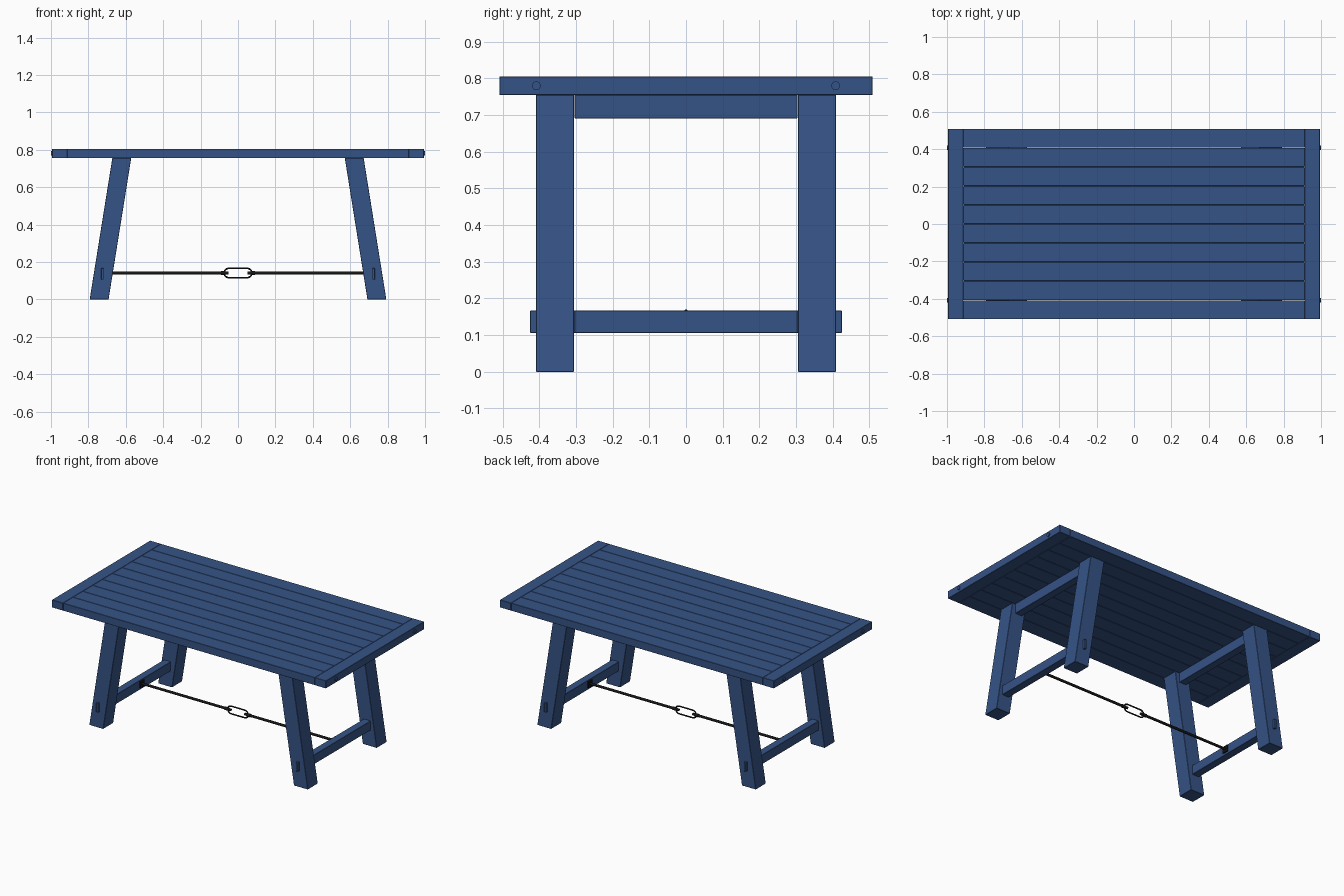
import bpy, bmesh
from math import pi, cos, sin

if "Cube" in bpy.data.objects:
    bpy.data.objects.remove(bpy.data.objects["Cube"])


def material(name, color):
    m = bpy.data.materials.new(name)
    m.diffuse_color = color
    m.use_nodes = True
    m.node_tree.nodes["Principled BSDF"].inputs["Base Color"].default_value = m.diffuse_color
    return m


blue = material("blue_paint", (0.036, 0.087, 0.24, 1))
black = material("black_iron", (0.008, 0.008, 0.008, 1))


def finish(name, bm, mat, bevel=0.0):
    if bevel:
        bmesh.ops.bevel(bm, geom=bm.edges[:], offset=bevel, segments=1, affect='EDGES')
    bmesh.ops.recalc_face_normals(bm, faces=bm.faces[:])
    me = bpy.data.meshes.new(name)
    bm.to_mesh(me)
    bm.free()
    ob = bpy.data.objects.new(name, me)
    bpy.context.collection.objects.link(ob)
    me.materials.append(mat)
    return ob


def box(name, x, y, z, mat=blue, bevel=0.0015, shear=0.0):
    # x, y, z are (low, high); shear moves the top sideways in x
    bm = bmesh.new()
    bmesh.ops.create_cube(bm, size=1)
    for v in bm.verts:
        top = v.co.z > 0
        v.co = (x[v.co.x > 0] + (shear if top else 0), y[v.co.y > 0], z[top])
    return finish(name, bm, mat, bevel)


def rod(name, x0, x1, y, z, r, mat, sides=20):
    # cylinder lying along x
    bpy.ops.mesh.primitive_cylinder_add(vertices=sides, radius=r, depth=abs(x1 - x0),
                                        location=((x0 + x1) / 2, y, z), rotation=(0, pi / 2, 0))
    ob = bpy.context.object
    ob.name = name
    ob.data.materials.append(mat)
    bpy.ops.object.shade_smooth_by_angle()
    return ob


def span(a, b, s):
    return tuple(sorted((a * s, b * s)))


# table top planks
pitch = 0.1018
for i in range(10):
    y = (i - 4.5) * pitch
    box(f"top_plank_{i + 1}", (-0.913, 0.913), (y - 0.0503, y + 0.0503), (0.755, 0.805))

for s, side in ((-1, "left"), (1, "right")):
    # breadboard end and its pegs
    box(f"{side}_end_board", span(0.914, 0.994, s), (-0.509, 0.509), (0.755, 0.805))
    for t, end in ((-1, "front"), (1, "back")):
        rod(f"{side}_{end}_peg", s * 0.95, s * 1.0, t * 0.408, 0.78, 0.012, blue)
        # splayed leg
        box(f"{side}_{end}_leg", span(0.692, 0.793, s), span(0.305, 0.409, t),
            (0, 0.755), shear=-0.121 * s)
        # through tenon
        box(f"{side}_{end}_tenon", span(0.718, 0.732, s), span(0.29, 0.425, t),
            (0.106, 0.167))
    # rails between the legs
    box(f"{side}_top_rail", span(0.602, 0.652, s), (-0.304, 0.304), (0.691, 0.755))
    box(f"{side}_stretcher", span(0.70, 0.75, s), (-0.304, 0.304), (0.106, 0.167))
    # iron mount, tie rod and threaded collar
    box(f"{side}_mount_plate", span(0.692, 0.702, s), (-0.021, 0.021), (0.119, 0.161),
        black, 0.001)
    rod(f"{side}_tie_rod", s * 0.05, s * 0.697, 0, 0.141, 0.008, black)
    rod(f"{side}_collar", s * 0.066, s * 0.092, 0, 0.141, 0.0105, black)

# turnbuckle: stadium loop of round bar
cu = bpy.data.curves.new("turnbuckle", 'CURVE')
cu.dimensions = '3D'
cu.bevel_depth = 0.0045
cu.bevel_resolution = 3
sp = cu.splines.new('POLY')
pts = []
for s in (1, -1):
    for k in range(13):
        a = -pi / 2 + pi * k / 12
        pts.append((s * (0.049 + 0.025 * cos(a)), 0, 0.141 + s * 0.025 * sin(a), 1))
sp.points.add(len(pts) - 1)
for p, c in zip(sp.points, pts):
    p.co = c
sp.use_cyclic_u = True
cu.materials.append(black)
loop = bpy.data.objects.new("turnbuckle", cu)
bpy.context.collection.objects.link(loop)
